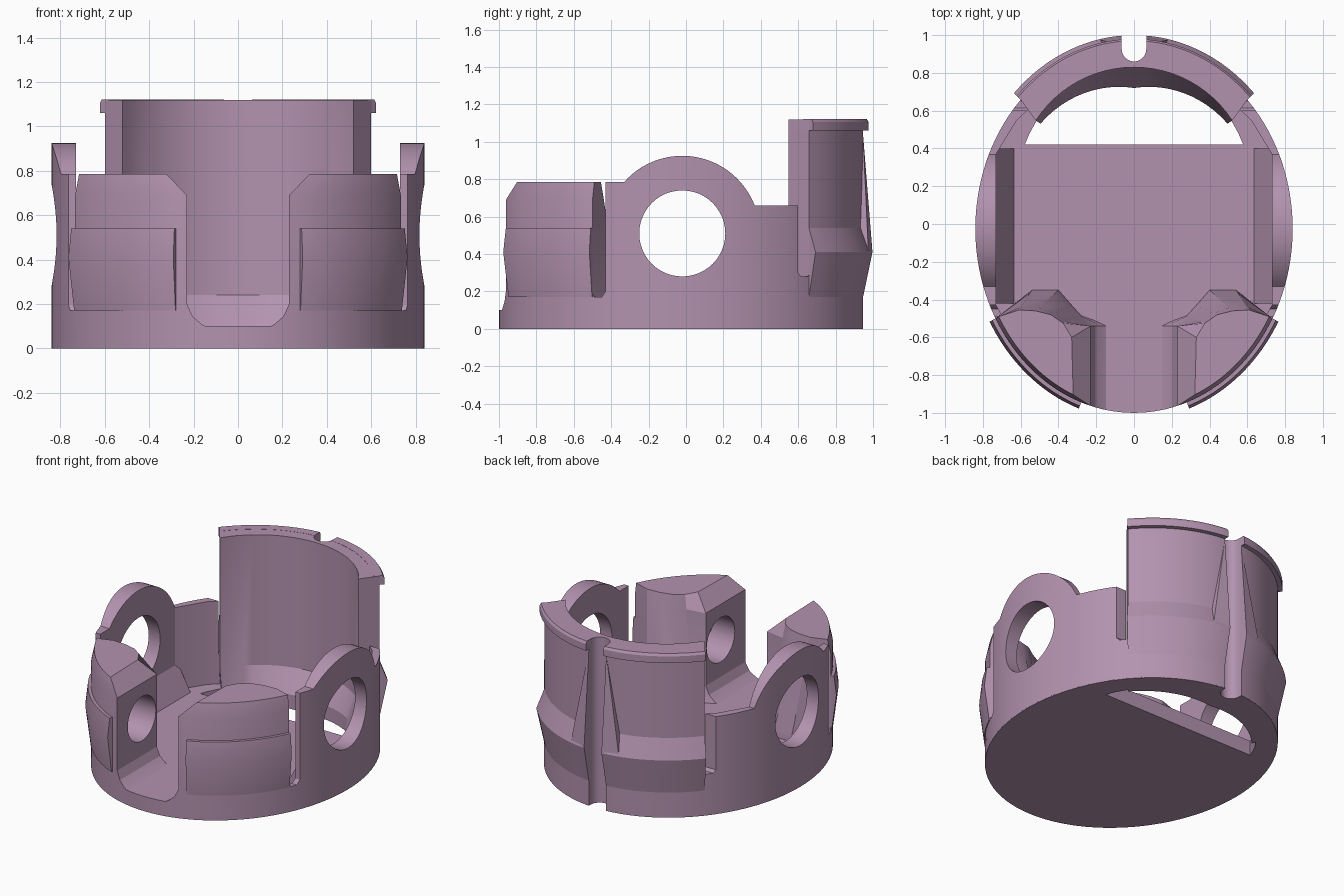
import bpy, bmesh
from math import sin, cos, asin, acos, radians, pi

if "Cube" in bpy.data.objects:
    bpy.data.objects.remove(bpy.data.objects["Cube"])

mat = bpy.data.materials.new("dusty mauve")
COLOR = (0.45, 0.29, 0.43, 1)
mat.use_nodes = True
mat.diffuse_color = COLOR
mat.node_tree.nodes["Principled BSDF"].inputs["Base Color"].default_value = COLOR

RX, RY, CY = 0.84, 0.975, -0.025      # oval footprint


def oval(t, off=0.0):
    return ((RX + off) * cos(t), CY + (RY + off) * sin(t))


def steps(a, b, n):
    return [a + (b - a) * i / n for i in range(n + 1)]


def finish(name, bm):
    bmesh.ops.recalc_face_normals(bm, faces=bm.faces)
    mesh = bpy.data.meshes.new(name)
    bm.to_mesh(mesh)
    bm.free()
    mesh.materials.append(mat)
    ob = bpy.data.objects.new(name, mesh)
    bpy.context.collection.objects.link(ob)
    return ob


def loft(name, rings, s=1):
    """Skin closed rings of points, capping both ends; s=-1 mirrors in x."""
    bm = bmesh.new()
    vs = [[bm.verts.new((s * x, y, z)) for x, y, z in r] for r in rings]
    n = len(vs[0])
    for a, b in zip(vs, vs[1:]):
        for i in range(n):
            j = (i + 1) % n
            bm.faces.new((a[i], a[j], b[j], b[i]))
    bm.faces.new(vs[0])
    bm.faces.new(vs[-1])
    return finish(name, bm)


def prism(name, outline, z0, z1, s=1):
    return loft(name, [[(x, y, z) for x, y in outline] for z in (z0, z1)], s)


def prism_x(name, outline, x0, x1, s=1):
    return loft(name, [[(x, y, z) for y, z in outline] for x in (x0, x1)], s)


def band(name, t0, t1, n, profile):
    """Sweep an (offset, height) profile along the oval."""
    return loft(name, [[(*oval(t, o), z) for o, z in profile] for t in steps(t0, t1, n)])


def circle(cx, cy, r, n=40):
    return [(cx + r * cos(2 * pi * i / n), cy + r * sin(2 * pi * i / n)) for i in range(n)]


def boolean(ob, cutter, op="DIFFERENCE"):
    cutter.hide_render = True
    m = ob.modifiers.new("cut", "BOOLEAN")
    m.operation, m.object, m.solver = op, cutter, "EXACT"
    bpy.context.view_layer.objects.active = ob
    bpy.ops.object.modifier_apply(modifier=m.name)
    bpy.data.objects.remove(cutter)


def cut_groove(ob):
    end = [(0.065 * cos(t), 0.925 - 0.065 * sin(t)) for t in steps(0, pi, 10)]
    boolean(ob, prism("groove_cutter", end + [(-0.065, 1.2), (0.065, 1.2)], -0.1, 1.3))


parts = []

# Floor with the rear opening
floor = prism("floor", [oval(t) for t in steps(0, 2 * pi, 96)[:-1]], 0, 0.1)
a = asin(0.21 / 0.615)
opening = [(0.615 * cos(t), 0.21 + 0.615 * sin(t)) for t in steps(a, pi - a, 24)]
boolean(floor, prism("opening_cutter", opening, -0.1, 0.3))
cut_groove(floor)
parts.append(floor)

# Tall back wall, with a sloping foot around the opening
t_back = acos(0.6 / RX)
outer = [oval(t) for t in steps(t_back, pi - t_back, 32)]
rings = []
for z, foot in ((0.004, 1), (0.1, 1), (0.24, 0), (1.12, 0)):
    ring = list(outer)
    for t in steps(radians(147), radians(33), 24):
        r = 0.51 + 0.08 * abs(t - pi / 2) / radians(57) if foot else 0.62
        ring.append((r * cos(t), 0.21 + r * sin(t)))
    rings.append([(x, y, z) for x, y in ring])
back_wall = loft("back_wall", rings)
rim = band("back_rim", t_back, pi - t_back, 32,
           [(-0.04, 1.06), (0.03, 1.06), (0.03, 1.105), (0.02, 1.121), (-0.04, 1.121)])
bulge = band("back_bulge", t_back, pi - t_back, 32,
             [(-0.04, 0.17), (0, 0.17), (0.05, 0.41), (0, 0.54), (-0.04, 0.54)])
for ob in (back_wall, rim, bulge):
    cut_groove(ob)
    parts.append(ob)

# Side wall silhouette: slots, flat shoulders and the round ring
ring_y, ring_z = -0.02, 0.51
arc = [(ring_y + 0.415 * cos(t), ring_z + 0.415 * sin(t))
       for t in steps(radians(138.5), radians(21.2), 28)]
side_profile = ([(-0.56, 0.004), (-0.56, 0.2), (-0.505, 0.2), (-0.49, 0.17), (-0.45, 0.17),
                 (-0.43, 0.2), (-0.43, 0.785)] + arc +
                [(0.6, 0.66), (0.6, 0.3), (0.615, 0.28), (0.65, 0.28), (0.667, 0.3),
                 (0.72, 0.3), (0.72, 0.004)])
t_front, t_rear = asin((-0.56 - CY) / RY), asin((0.72 - CY) / RY)
side_plan = [oval(t) for t in steps(t_front, t_rear, 40)]
side_plan += [(0.48, 0.68), (0.62, 0.55), (0.73, 0.37), (0.73, -0.43), (0.655, -0.56)]

# Front pillar plans: base and narrower curved top
t0, t1 = asin((-0.5 - CY) / RY), -acos(0.23 / RX)
t1_top = -acos(0.33 / RX)
low_in = [(0.23, -0.54), (0.28, -0.485), (0.33, -0.43), (0.4, -0.35), (0.54, -0.35)]
top_in = [(0.33, -0.6), (0.375, -0.525), (0.44, -0.48), (0.52, -0.46), (0.61, -0.455)]


def pillar_ring(z, channel_x, blend):
    inner = [(channel_x, low_in[0][1])]
    inner += [(p[0] + (q[0] - p[0]) * blend, p[1] + (q[1] - p[1]) * blend)
              for p, q in zip(low_in[1:], top_in[1:])]
    t_end = -acos(channel_x / RX)
    return [(x, y, z) for x, y in inner + [oval(t) for t in steps(t0, t_end, 20)]]


for s, side in ((1, "left"), (-1, "right")):
    wall = prism(side + "_ring_wall", side_plan, 0, 1, s)
    boolean(wall, prism_x("profile_cutter", side_profile, 0.3, 1, s), "INTERSECT")
    boolean(wall, prism_x("ring_cutter", circle(ring_y, ring_z, 0.23, 48), 0.5, 1, s))
    parts.append(wall)

    # Sloping ledge between floor and side wall
    parts.append(loft(side + "_ledge",
                      [[(0.63, y, 0.09), (0.745, y, 0.09), (0.745, y, 0.27), (0.73, y, 0.27)]
                       for y in (-0.42, 0.4)], s))

    # Pillar with rounded channel corner, chamfered top and round pocket
    rows = [pillar_ring(0.09, 0.13, 0), pillar_ring(0.11, 0.165, 0),
            pillar_ring(0.145, 0.205, 0.05), pillar_ring(0.2, 0.23, 0.15),
            pillar_ring(0.69, 0.23, 0.85)]
    top = top_in + [oval(t, -0.02) for t in steps(t0, t1_top, 20)]
    rows.append([(x, y, 0.785) for x, y in top])
    pillar = loft(side + "_front_pillar", rows, s)
    boolean(pillar, prism_x("pocket_cutter", circle(-0.7, 0.45, 0.15), 0, 0.42, s))
    parts.append(pillar)

    # Raised band on the pillar
    ends = (-acos(0.28 / RX), t0)
    if s < 0:
        ends = [-pi - t for t in ends]
    parts.append(band(side + "_pillar_band", *ends, 20,
                      [(-0.03, 0.17), (0.005, 0.17), (0.035, 0.41), (0.02, 0.54), (-0.03, 0.54)]))

    # Tapered rib beside the rear groove
    bm = bmesh.new()
    for x, y, z in ((0.065, 0.945, 1.06), (0.065, 0.997, 0.41), (0.065, 0.92, 0.41),
                    (0.18, 0.975, 0.41), (0.18, 0.91, 0.41)):
        bm.verts.new((s * x, y, z))
    bmesh.ops.convex_hull(bm, input=bm.verts)
    parts.append(finish(side + "_groove_rib", bm))

# Smooth curved faces, keep edges crisp
for ob in parts:
    bpy.ops.object.select_all(action="DESELECT")
    ob.select_set(True)
    bpy.context.view_layer.objects.active = ob
    bpy.ops.object.shade_smooth_by_angle(angle=radians(20))
